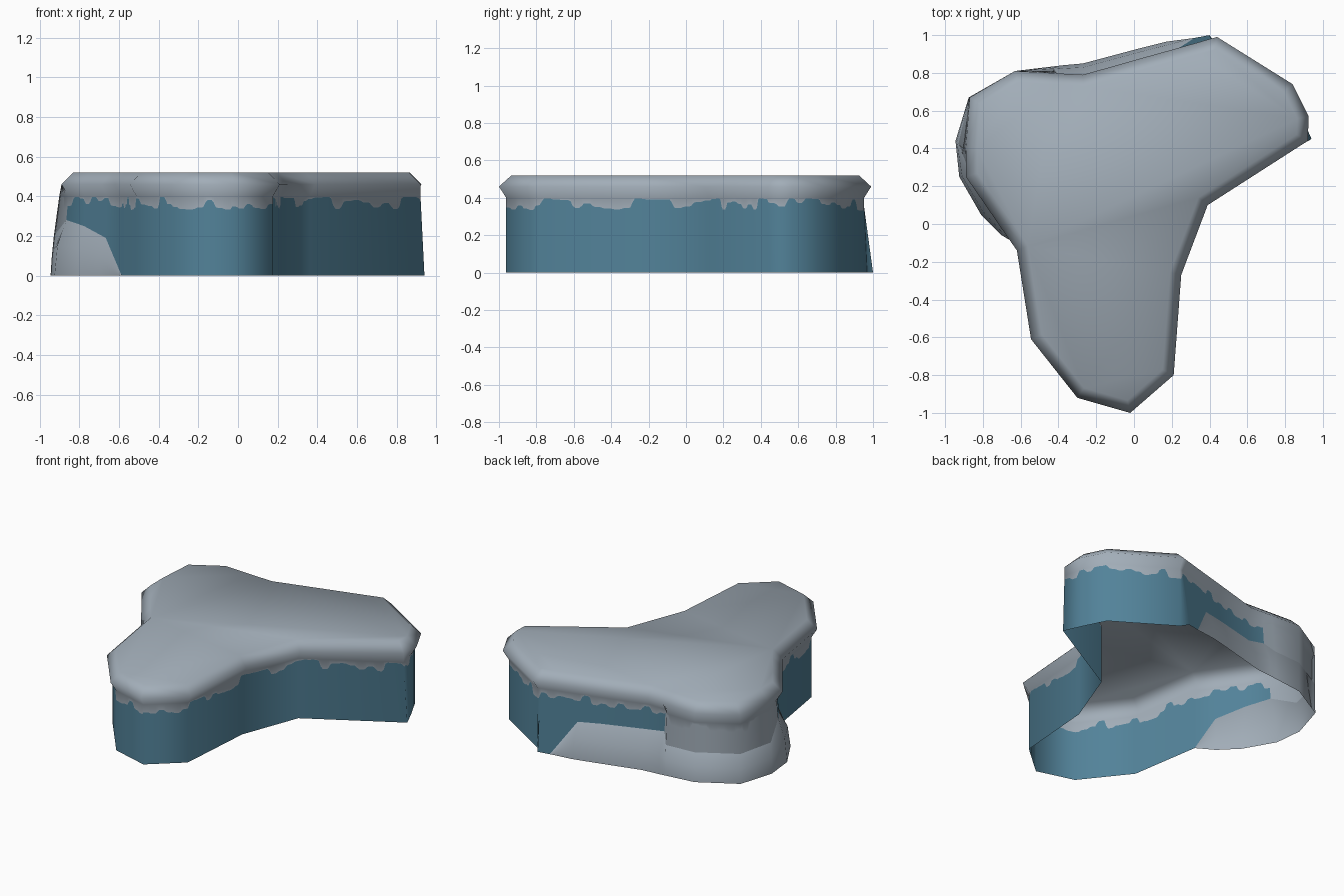
import bpy, math, random
from mathutils import Vector

if "Cube" in bpy.data.objects:
    bpy.data.objects.remove(bpy.data.objects["Cube"])

random.seed(4)
RIM_Z, NECK_Z, TOP_Z = 0.46, 0.40, 0.52


def material(name, rgb):
    m = bpy.data.materials.new(name)
    m.diffuse_color = (*rgb, 1)
    m.use_nodes = True
    m.node_tree.nodes["Principled BSDF"].inputs["Base Color"].default_value = m.diffuse_color
    return m


stone = material("grey stone", (0.36, 0.42, 0.48))
blue = material("deep blue", (0.085, 0.225, 0.32))

# Outline corners, counter-clockwise: rim x, y [, floor x, y, mound height [, neck inset]]
# A mound height of -1 means the wall is grey from rim to floor.
CORNERS = [
    (-0.02, -1.0), (0.21, -0.80), (0.25, -0.27), (0.39, 0.10),
    (0.92, 0.44, 0.94, 0.45, 0, 0), (0.925, 0.57), (0.84, 0.74), (0.44, 0.99),
    (0.40, 0.979, 0.40, 1.0, 0), (0.32, 0.956, 0.32, 0.985, 0),
    (0.17, 0.914, 0.17, 0.965, 0.22), (0.03, 0.875, 0.03, 0.93, 0.23),
    (-0.27, 0.79, -0.27, 0.85, 0.24), (-0.38, 0.796, -0.38, 0.84, 0.26),
    (-0.42, 0.798, -0.43, 0.834, -1), (-0.63, 0.81, -0.63, 0.81, -1),
    (-0.87, 0.67, -0.875, 0.67, -1), (-0.89, 0.40, -0.945, 0.44, -1),
    (-0.89, 0.25, -0.925, 0.25, 0.28), (-0.80, 0.12, -0.81, 0.05, 0.25),
    (-0.69, -0.04, -0.70, -0.06, 0.19), (-0.62, -0.14),
    (-0.545, -0.61), (-0.30, -0.92),
]
N = len(CORNERS)
rim = [Vector(c[:2]) for c in CORNERS]


def edge_normal(i):
    d = (rim[(i + 1) % N] - rim[i % N]).normalized()
    return Vector((d.y, -d.x))


def miter(i):
    a, b = edge_normal(i - 1), edge_normal(i)
    return (a + b) / (1 + a.dot(b))


miters = [miter(i) for i in range(N)]
outs = [m.normalized() for m in miters]


def v3(p, z):
    return Vector((p.x, p.y, z))


def section(i):
    """Vertical section at a corner: rim, neck, mound top, mound belly, floor."""
    c, r = CORNERS[i], rim[i]
    neck = r - miters[i] * (c[5] if len(c) > 5 else 0.035)
    floor, h = (Vector(c[2:4]), c[4]) if len(c) > 2 else (neck, 0)
    if h < 0:
        return [v3(r, RIM_Z), v3(r.lerp(floor, 0.2), NECK_Z), v3(r.lerp(floor, 0.7), 0.2),
                v3(r.lerp(floor, 0.88), 0.1), v3(floor, 0)]
    top = neck.lerp(floor, 0.15) if h else floor
    return [v3(r, RIM_Z), v3(neck, NECK_Z), v3(top, h),
            v3(top.lerp(floor, 0.75), h * 0.55), v3(floor, 0)]


sections = [section(i) for i in range(N)]

# Ragged waterline height along the perimeter
CELL = 0.055
levels = [random.uniform(0.33, 0.405) for _ in range(200)]


def waterline(s):
    k, f = divmod(s / CELL, 1)
    t = max(0, (f - 0.5) / 0.5)
    t = t * t * (3 - 2 * t)
    return min(0.396, levels[int(k)] * (1 - t) + levels[int(k) + 1] * t)


# Sample the sections finely along the outline
samples, dist = [], 0
for i in range(N):
    j = (i + 1) % N
    length = (rim[j] - rim[i]).length
    steps = max(1, round(length / 0.012))
    is_blue = all(len(CORNERS[k]) == 2 or CORNERS[k][4] >= 0 for k in (i, j))
    for k in range(steps):
        t = k / steps
        pts = [a.lerp(b, t) for a, b in zip(sections[i], sections[j])]
        z = waterline(dist + length * t)
        neck, top = pts[1], pts[2]
        pts.insert(2, neck.lerp(top, (NECK_Z - z) / (NECK_Z - top.z)))
        samples.append((pts, outs[i].lerp(outs[j], t).normalized(), is_blue))
    dist += length


def finish(name, verts, faces, normals, mats):
    me = bpy.data.meshes.new(name)
    me.from_pydata(verts, [], faces)
    for m in (stone, blue):
        me.materials.append(m)
    for p, m in zip(me.polygons, mats):
        p.use_smooth = True
        p.material_index = m
    me.update()
    me.normals_split_custom_set_from_vertices([n.normalized() for n in normals])
    ob = bpy.data.objects.new(name, me)
    bpy.context.collection.objects.link(ob)


def strip(name, run, rows, tilts, closed, blue_row=None):
    """Band of quads joining the chosen section rows of consecutive samples."""
    verts, normals, faces, mats = [], [], [], []
    w = len(rows)
    for pts, n, _ in run:
        verts += [pts[r] for r in rows]
        normals += [v3(n, t) for t in tilts]
    for a in range(len(run) - (not closed)):
        b = (a + 1) % len(run)
        for r in range(w - 1):
            faces.append((a * w + r, a * w + r + 1, b * w + r + 1, b * w + r))
            mats.append(int(r == blue_row and run[a][2]))
    finish(name, verts, faces, normals, mats)


# Side wall: grey lip above the ragged line, blue below it
strip("side_wall", samples, (0, 1, 2, 3), (0.15, -0.2, 0, 0), True, 2)

# Grey mound flaring out at the foot of the back and left sides
hit = [k for k, s in enumerate(samples) if s[0][3].z > 1e-4]
strip("foot_mound", samples[hit[0] - 1:hit[-1] + 2], (3, 4, 5), (0.5, 0.3, 0.05), False)

# Top cap: flat top with a chamfered edge, open underneath
verts = [v3(rim[i] - miters[i] * 0.06, TOP_Z) for i in range(N)]
verts += [v3(r, RIM_Z) for r in rim]
normals = [v3(o, 2.2) for o in outs] + [v3(o, 0.15) for o in outs]
faces = [tuple(range(N))]
faces += [(i, i + N, (i + 1) % N + N, (i + 1) % N) for i in range(N)]
finish("top_cap", verts, faces, normals, [0] * len(faces))
